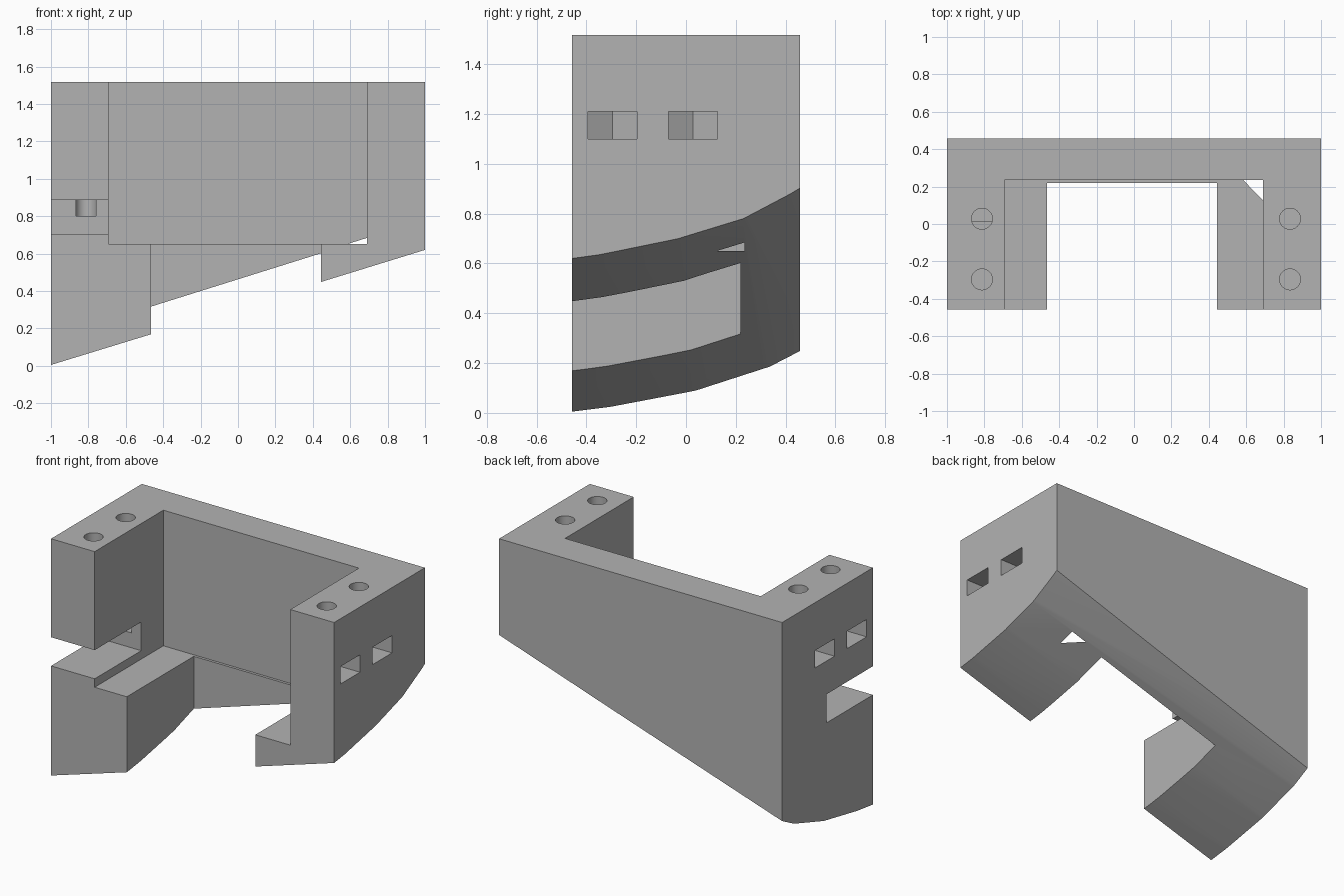
import bpy, bmesh, math

cube = bpy.data.objects.get("Cube")
if cube:
    bpy.data.objects.remove(cube, do_unlink=True)

grey = bpy.data.materials.new("plain grey")
grey.use_nodes = True
COLOUR = (0.45, 0.45, 0.45, 1)
grey.diffuse_color = COLOUR
grey.node_tree.nodes["Principled BSDF"].inputs["Base Color"].default_value = COLOUR


def make_object(name, bm):
    bmesh.ops.recalc_face_normals(bm, faces=bm.faces)
    mesh = bpy.data.meshes.new(name)
    bm.to_mesh(mesh)
    bm.free()
    mesh.materials.append(grey)
    obj = bpy.data.objects.new(name, mesh)
    bpy.context.collection.objects.link(obj)
    return obj


def prism(name, outline, z0, z1):
    """Extrude an (x, y) outline from z0 to z1."""
    bm = bmesh.new()
    face = bm.faces.new([bm.verts.new((x, y, z0)) for x, y in outline])
    top = bmesh.ops.extrude_face_region(bm, geom=[face])["geom"]
    verts = [v for v in top if isinstance(v, bmesh.types.BMVert)]
    bmesh.ops.translate(bm, verts=verts, vec=(0, 0, z1 - z0))
    return make_object(name, bm)


def box(name, x0, x1, y0, y1, z0, z1):
    return prism(name, [(x0, y0), (x1, y0), (x1, y1), (x0, y1)], z0, z1)


def underside_cutter():
    """Solid below a ruled surface that curves in y and climbs towards +x."""
    low = [(-0.62, -0.015), (-0.3, 0.025), (0.04, 0.09), (0.335, 0.185),
           (0.52, 0.281), (0.8, 0.45)]
    high = [(-0.65, 0.594), (-0.35, 0.635), (-0.03, 0.7), (0.23, 0.78),
            (0.42, 0.88), (0.7, 1.055)]
    bm = bmesh.new()
    ends = []
    for t in (-0.1, 1.1):
        pts = [(a[0] + (b[0] - a[0]) * t, a[1] + (b[1] - a[1]) * t)
               for a, b in zip(low, high)]
        pts += [(pts[-1][0], -1), (pts[0][0], -1)]
        ends.append([bm.verts.new((2 * t - 1, y, z)) for y, z in pts])
    a, b = ends
    bm.faces.new(a)
    bm.faces.new(b)
    for i in range(len(a)):
        j = (i + 1) % len(a)
        bm.faces.new((a[i], a[j], b[j], b[i]))
    bmesh.ops.triangulate(bm, faces=bm.faces)
    return make_object("underside_cutter", bm)


# Solid block
bracket = box("bracket", -1, 1, -0.458, 0.458, -0.1, 1.517)

# Sloping underside, wide upper recess, narrower lower opening, side notch
cutters = [
    underside_cutter(),
    box("recess_cutter", -0.692, 0.69, -1, 0.235, 0.651, 2),
    box("opening_cutter", -0.465, 0.443, -1, 0.218, -1, 1),
    box("notch_cutter", -1.2, -0.6, -1, 0.012, 0.705, 0.888),
]

# Screw holes from the top, each with a pointed nut slot from the side
HOLE_R, NUT_R = 0.056, 0.1135
for x, side in ((-0.813, -1), (0.834, 1)):
    for y in (-0.296, 0.028):
        circle = [(x + HOLE_R * math.cos(math.tau * i / 32),
                   y + HOLE_R * math.sin(math.tau * i / 32)) for i in range(32)]
        cutters.append(prism("screw_hole_cutter", circle, 0.8, 2))
        half = NUT_R * math.sqrt(3) / 2
        flat, tip = x - side * NUT_R / 2, x - side * NUT_R
        slot = [(side * 1.2, y - half), (flat, y - half), (tip, y),
                (flat, y + half), (side * 1.2, y + half)]
        cutters.append(prism("nut_slot_cutter", slot, 1.1, 1.211))

bpy.ops.object.select_all(action="DESELECT")
bpy.context.view_layer.objects.active = bracket
bracket.select_set(True)
for cutter in cutters:
    cutter.hide_render = True
    mod = bracket.modifiers.new("cut", "BOOLEAN")
    mod.operation = "DIFFERENCE"
    mod.solver = "EXACT"
    mod.object = cutter
    bpy.ops.object.modifier_apply(modifier=mod.name)
    bpy.data.objects.remove(cutter, do_unlink=True)

bpy.ops.object.shade_smooth_by_angle(angle=math.radians(25))
